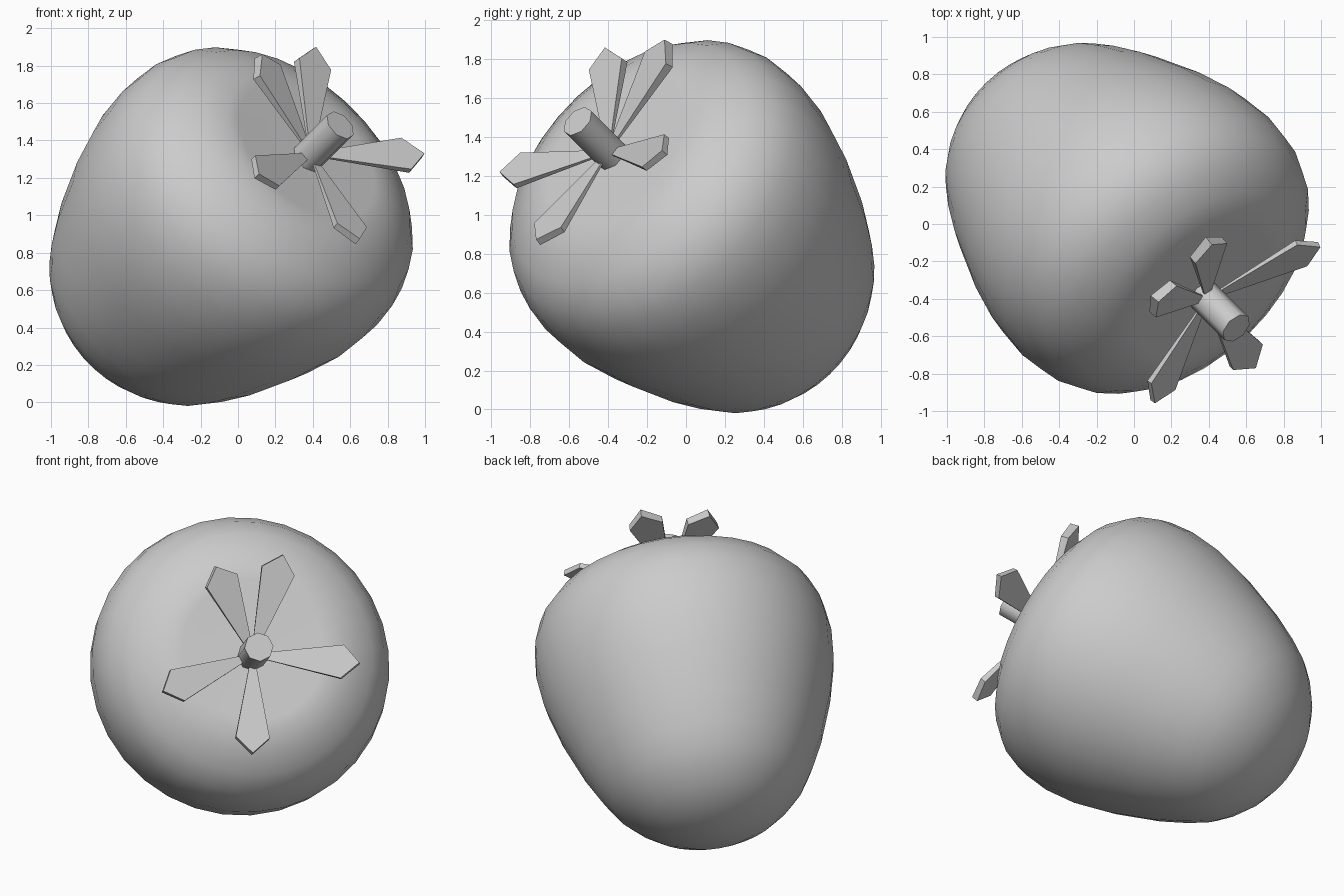
import bpy, bmesh, math
from mathutils import Vector

if "Cube" in bpy.data.objects:
    bpy.data.objects.remove(bpy.data.objects["Cube"])

AXIS = Vector((1, -1, 1)).normalized()
CENTRE = Vector((-0.008, 0.002, 0.968))
SIDE = Vector((1, 1, 0)).normalized()
UP = AXIS.cross(SIDE)
STEM_CENTRE = Vector((0.01, -0.02, 0.945))


def finish(bm, name):
    bmesh.ops.recalc_face_normals(bm, faces=bm.faces[:])
    mesh = bpy.data.meshes.new(name)
    bm.to_mesh(mesh)
    bm.free()
    ob = bpy.data.objects.new(name, mesh)
    bpy.context.collection.objects.link(ob)
    return ob


def lathe(name, profile, sides, centre, squash=(1, 1, 1)):
    """Revolve (distance along axis, radius) points about the tilted axis."""
    bm = bmesh.new()
    rings = []
    for t, r in profile:
        ring = []
        for i in range(sides):
            a = math.tau * i / sides
            p = AXIS * t + (SIDE * math.cos(a) + UP * math.sin(a)) * r
            ring.append(bm.verts.new(centre + p * Vector(squash)))
        rings.append(ring)
    for lo, hi in zip(rings, rings[1:]):
        for i in range(sides):
            j = (i + 1) % sides
            bm.faces.new((lo[i], lo[j], hi[j], hi[i]))
    bm.faces.new(rings[0])
    bm.faces.new(rings[-1])
    return finish(bm, name)


# Fruit body with a tapered, rounded tip and a slightly dished crown
body = lathe("fruit_body", [
    (-1.165, 0.03), (-1.155, 0.14), (-1.11, 0.30), (-1.04, 0.425), (-0.96, 0.52),
    (-0.87, 0.60), (-0.75, 0.67), (-0.58, 0.75), (-0.30, 0.85), (-0.08, 0.905),
    (0.12, 0.922), (0.28, 0.905), (0.41, 0.855), (0.52, 0.76), (0.60, 0.63),
    (0.645, 0.51), (0.645, 0.44), (0.64, 0.28), (0.64, 0.02)], 32,
    CENTRE, (1.01, 0.975, 0.995))
for p in body.data.polygons:
    p.use_smooth = True

# Stem
stem = lathe("stem", [(0.58, 0.09), (0.93, 0.09)], 8, STEM_CENTRE)
bpy.ops.object.select_all(action='DESELECT')
stem.select_set(True)
bpy.context.view_layer.objects.active = stem
bpy.ops.object.shade_smooth_by_angle(angle=math.radians(50))


def sepal(index, tip, thick):
    """Wedge-shaped leaf that widens and thickens towards a blunt point."""
    base = STEM_CENTRE + AXIS * 0.66
    run = Vector(tip) - base
    length = run.length
    fwd = run.normalized()
    nrm = (AXIS - fwd * AXIS.dot(fwd)).normalized()
    across = nrm.cross(fwd)
    outline = [(0.03, -0.012), (0.84, -0.105), (1.0, 0.0), (0.84, 0.105), (0.03, 0.012)]
    bm = bmesh.new()
    top, bottom = [], []
    for f, w in outline:
        p = base + fwd * (f * length) + across * w
        h = 0.004 + thick / 2 * f
        top.append(bm.verts.new(p + nrm * h))
        bottom.append(bm.verts.new(p - nrm * h))
    bm.faces.new(top)
    bm.faces.new(bottom[::-1])
    for i in range(len(top)):
        j = (i + 1) % len(top)
        bm.faces.new((top[i], bottom[i], bottom[j], top[j]))
    finish(bm, f"sepal_{index}")


# Five sepals around the stem
tips = [((0.99, -0.11, 1.32), 0.03), ((0.40, -0.09, 1.89), 0.05), ((0.11, -0.40, 1.85), 0.05),
        ((0.10, -0.95, 1.21), 0.03), ((0.64, -0.76, 0.86), 0.035)]
for n, (tip, thick) in enumerate(tips, 1):
    sepal(n, tip, thick)
